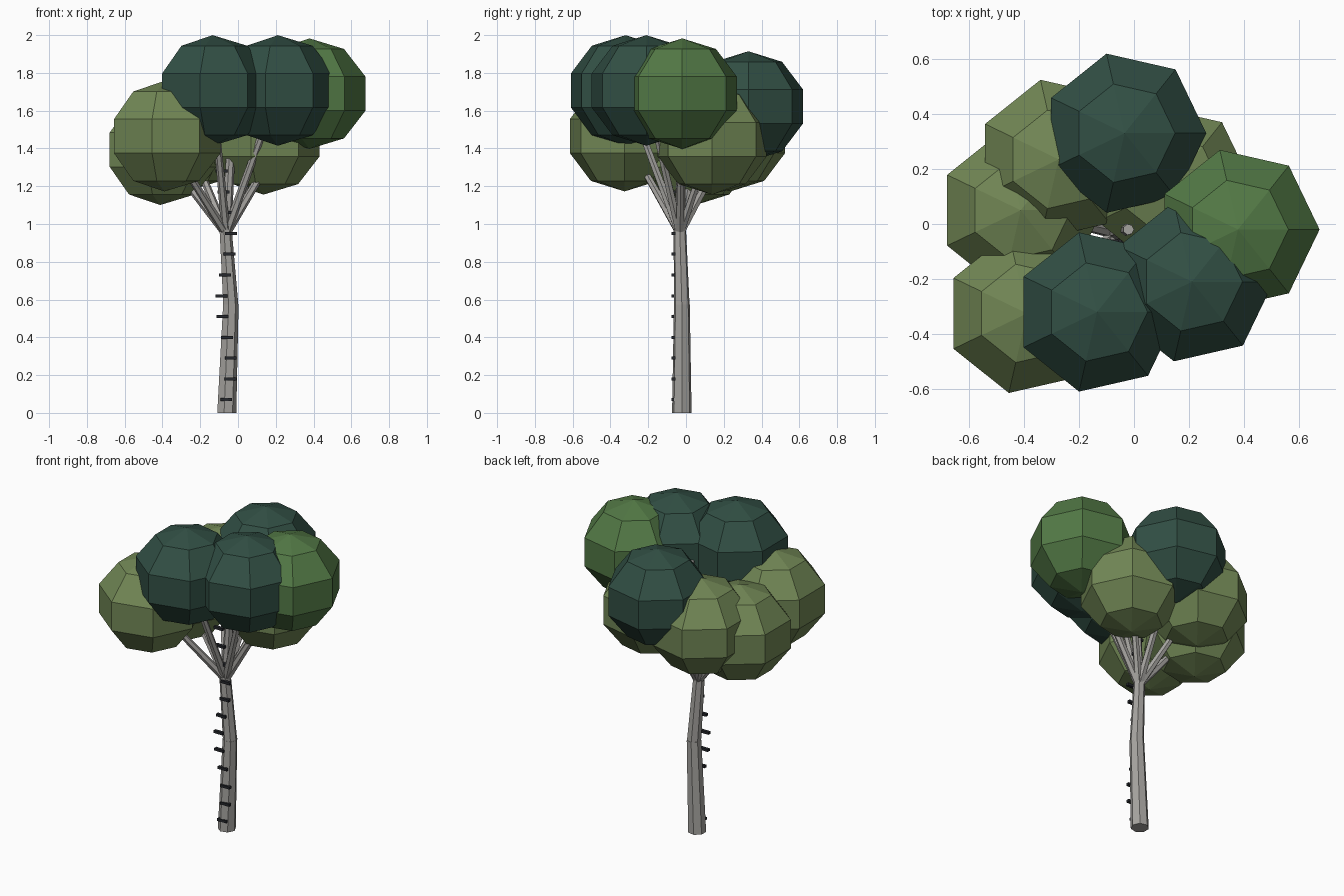
import bpy, bmesh, math
from mathutils import Vector

if "Cube" in bpy.data.objects:
    bpy.data.objects.remove(bpy.data.objects["Cube"])


def material(name, rgb):
    m = bpy.data.materials.new(name)
    m.diffuse_color = (*rgb, 1)
    m.use_nodes = True
    m.node_tree.nodes["Principled BSDF"].inputs["Base Color"].default_value = m.diffuse_color
    return m


DARK = material("dark_green", (0.031, 0.078, 0.058))
MID = material("mid_green", (0.085, 0.19, 0.06))
LIGHT = material("light_green", (0.165, 0.24, 0.09))
BARK = material("pale_bark", (0.38, 0.37, 0.35))
BLACK = material("dark_bark", (0.018, 0.02, 0.025))


def finish(name, bm, mat):
    bmesh.ops.recalc_face_normals(bm, faces=bm.faces)
    me = bpy.data.meshes.new(name)
    bm.to_mesh(me)
    bm.free()
    me.materials.append(mat)
    ob = bpy.data.objects.new(name, me)
    bpy.context.collection.objects.link(ob)
    return ob


def loft(name, sections, sides, mat, axis=(0, 0, 1)):
    """Polygon rings (centre, radius) across an axis, capped at both ends."""
    bm = bmesh.new()
    turn = Vector((0, 0, 1)).rotation_difference(Vector(axis))
    rings = []
    for c, r in sections:
        ring = []
        for k in range(sides):
            a = 2 * math.pi * k / sides
            ring.append(bm.verts.new(Vector(c) + turn @ Vector((r * math.cos(a), r * math.sin(a), 0))))
        rings.append(ring)
    for lo, hi in zip(rings, rings[1:]):
        for k in range(sides):
            j = (k + 1) % sides
            bm.faces.new((lo[k], lo[j], hi[j], hi[k]))
    bm.faces.new(rings[0][::-1])
    bm.faces.new(rings[-1])
    bmesh.ops.remove_doubles(bm, verts=bm.verts, dist=0.0005)
    return finish(name, bm, mat)


def limb(name, a, b, ra, rb, sides):
    a, b = Vector(a), Vector(b)
    loft(name, [(a, ra), (b, rb)], sides, BARK, b - a)


# Trunk: two stacked tapered lengths, then a thin leader into the crown
loft("trunk_lower", [((-0.062, -0.022, 0), 0.053), ((-0.04, -0.022, 0.575), 0.043)], 7, BARK)
loft("trunk_upper", [((-0.04, -0.022, 0.57), 0.042), ((-0.067, -0.033, 0.97), 0.034)], 7, BARK)
limb("leader", (-0.065, -0.032, 0.94), (-0.02, -0.02, 1.70), 0.03, 0.02, 7)

# Crown: seven-sided balls, each carried by a branch
BALLS = [
    ("front_left_top", (-0.134, -0.32, 1.707), DARK),
    ("front_right_top", (0.211, -0.21, 1.707), DARK),
    ("back_top", (-0.034, 0.33, 1.622), DARK),
    ("right_top", (0.378, -0.02, 1.69), MID),
    ("front_left_low", (-0.389, -0.325, 1.465), LIGHT),
    ("left_low", (-0.412, 0.05, 1.393), LIGHT),
    ("back_left_low", (-0.274, 0.235, 1.465), LIGHT),
    ("back_right_low", (0.135, 0.138, 1.448), LIGHT),
]
for name, c, mat in BALLS:
    sections = []
    for i in range(6):
        a = math.pi * i / 5
        sections.append((Vector(c) - Vector((0, 0, 0.2925 * math.cos(a))), 0.312 * math.sin(a)))
    loft("foliage_" + name, sections, 7, mat)
    limb("branch_" + name, (-0.063, -0.032, 0.95), c, 0.024, 0.016, 6)

# Bark marks: short dark bars wandering up the front of the trunk
for i in range(12):
    bm = bmesh.new()
    bmesh.ops.create_cube(bm, size=1)
    bmesh.ops.scale(bm, vec=(0.063, 0.02, 0.016), verts=bm.verts)
    x = -0.062 + 0.026 * math.sin(i)
    bmesh.ops.translate(bm, vec=(x, -0.066, 0.07 + 0.11 * i), verts=bm.verts)
    finish(f"bark_mark_{i + 1}", bm, BLACK)
